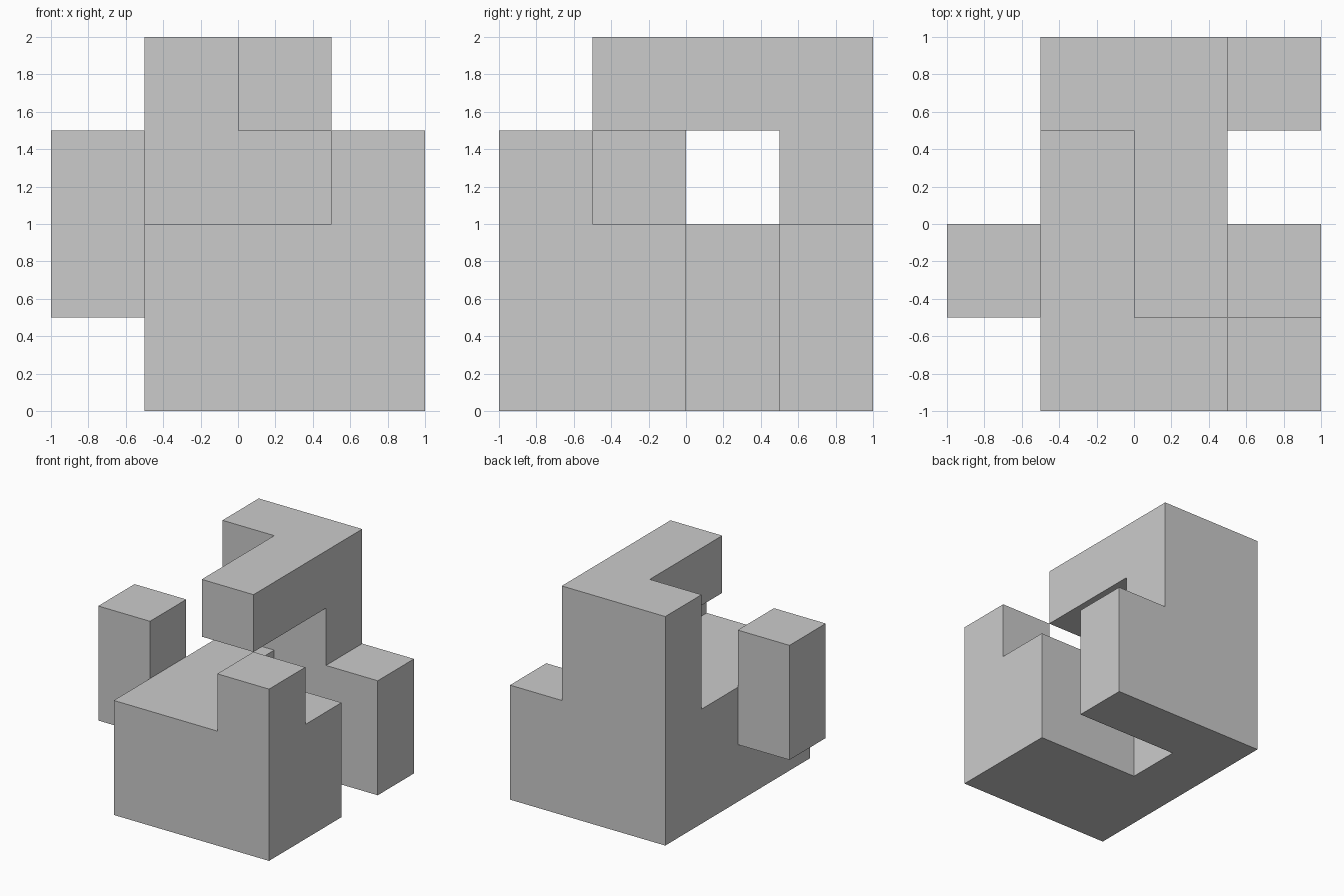
import bpy, bmesh
from mathutils import Vector

if "Cube" in bpy.data.objects:
    bpy.data.objects.remove(bpy.data.objects["Cube"])

S = 0.5  # edge of one cube in the grid

# Each part as a box of grid cells: (min corner), (max corner) in half units
parts = [
    ((-1, -2, 0), (2, 0, 2)),   # front base
    ((-1, 0, 0), (0, 1, 2)),    # link beside the notch
    ((-1, 1, 0), (2, 2, 2)),    # rear base
    ((-1, 1, 2), (1, 2, 4)),    # rear wall
    ((0, -1, 3), (1, 1, 4)),    # overhanging arm
    ((1, -2, 2), (2, -1, 3)),   # front corner cube
    ((-2, -1, 1), (-1, 0, 3)),  # left side post
]
cells = {(x, y, z) for a, b in parts
         for x in range(a[0], b[0])
         for y in range(a[1], b[1])
         for z in range(a[2], b[2])}

# Skin only the exposed cell sides so the parts form one clean solid
bm = bmesh.new()
for cell in cells:
    for axis in range(3):
        for side in (0, 1):
            near = list(cell)
            near[axis] += 2 * side - 1
            if tuple(near) in cells:
                continue
            u, v = (axis + 1) % 3, (axis + 2) % 3
            ring = []
            for du, dv in ((0, 0), (1, 0), (1, 1), (0, 1)):
                p = Vector(cell)
                p[axis] += side
                p[u] += du
                p[v] += dv
                ring.append(bm.verts.new(p * S))
            bm.faces.new(ring if side else ring[::-1])

# Weld the cells and join coplanar faces
bmesh.ops.remove_doubles(bm, verts=bm.verts, dist=0.001)
bmesh.ops.dissolve_limit(bm, angle_limit=0.01, verts=bm.verts, edges=bm.edges)

mesh = bpy.data.meshes.new("puzzle_block")
bm.to_mesh(mesh)
bm.free()
bpy.context.collection.objects.link(bpy.data.objects.new("puzzle_block", mesh))
